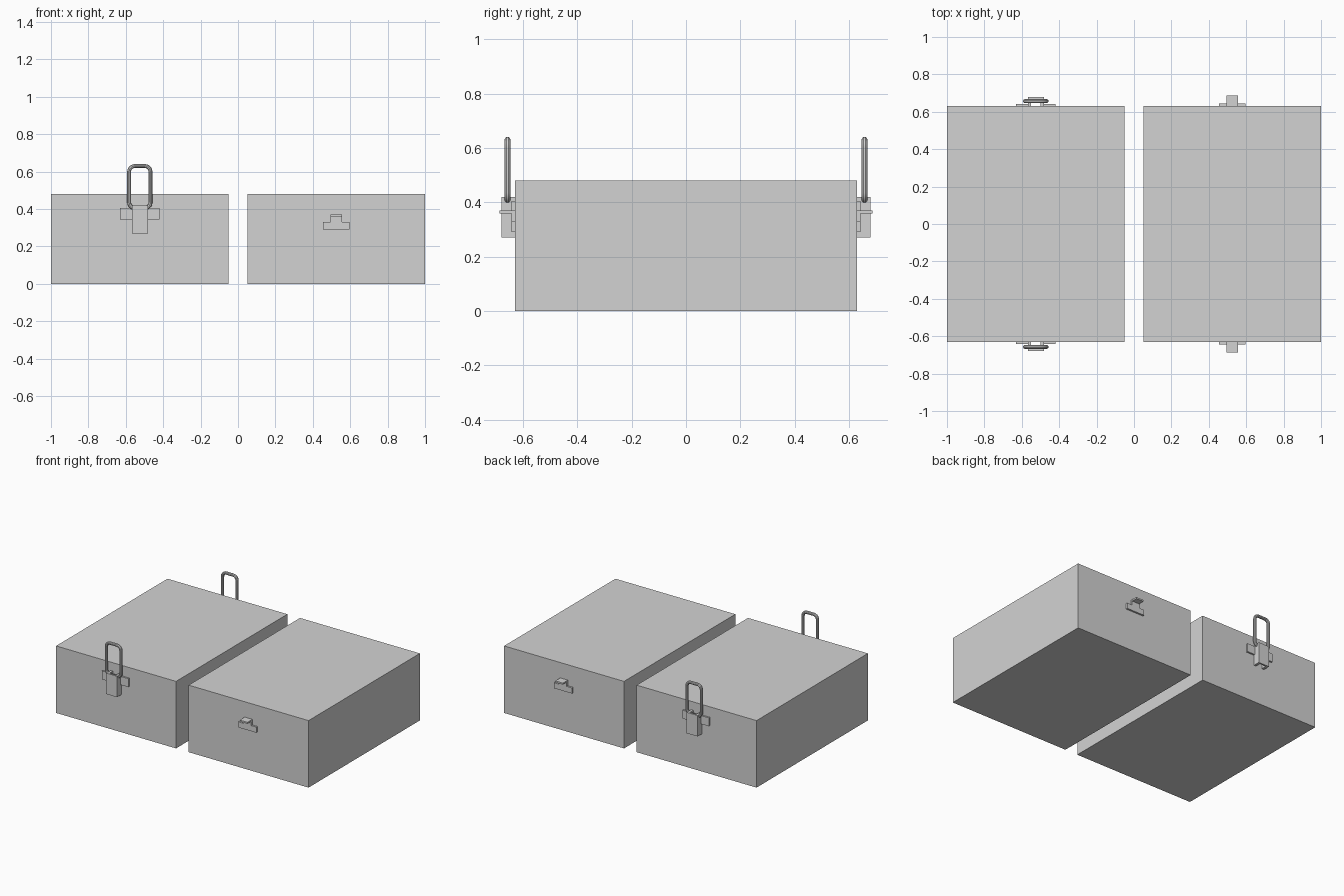
import bpy
import math

if "Cube" in bpy.data.objects:
    bpy.data.objects.remove(bpy.data.objects["Cube"], do_unlink=True)

grey = bpy.data.materials.new("plain grey")
grey.use_nodes = True
colour = (0.65, 0.65, 0.65, 1)
grey.diffuse_color = colour
grey.node_tree.nodes["Principled BSDF"].inputs["Base Color"].default_value = colour


def box(name, x, y, z):
    """Box from (min, max) pairs on each axis."""
    spans = [sorted(p) for p in (x, y, z)]
    bpy.ops.mesh.primitive_cube_add(size=1, location=[sum(p) / 2 for p in spans])
    ob = bpy.context.object
    ob.name = name
    ob.scale = [p[1] - p[0] for p in spans]
    bpy.ops.object.transform_apply(location=False, rotation=False, scale=True)
    ob.data.materials.append(grey)
    return ob


def wire_loop(name, cx, y, half_w, z0, z1, corner, radius):
    """Closed rounded rectangle of round wire in the xz plane."""
    curve = bpy.data.curves.new(name, "CURVE")
    curve.dimensions = "3D"
    curve.bevel_depth = radius
    curve.bevel_resolution = 3
    centres = [(half_w - corner, z1 - corner), (corner - half_w, z1 - corner),
               (corner - half_w, z0 + corner), (half_w - corner, z0 + corner)]
    points = []
    for quarter, (px, pz) in enumerate(centres):
        for step in range(6):
            a = math.pi / 2 * (quarter + step / 5)
            points.append((cx + px + corner * math.cos(a), y, pz + corner * math.sin(a), 1))
    spline = curve.splines.new("POLY")
    spline.points.add(len(points) - 1)
    for point, co in zip(spline.points, points):
        point.co = co
    spline.use_cyclic_u = True
    ob = bpy.data.objects.new(name, curve)
    bpy.context.collection.objects.link(ob)
    curve.materials.append(grey)
    bpy.ops.object.select_all(action="DESELECT")
    ob.select_set(True)
    bpy.context.view_layer.objects.active = ob
    bpy.ops.object.convert(target="MESH")
    bpy.ops.object.shade_smooth_by_angle()


# Two case halves lying side by side
WALL = 0.63
MID = 0.525
for side, name in ((-1, "right_case_half"), (1, "left_case_half")):
    box(name, (side * 0.05, side), (-WALL, WALL), (0, 0.48))

for s, end in ((-1, "front"), (1, "back")):
    # Latch: mounting ears, open channel lever and wire bail
    for e, side in ((-1, "right"), (1, "left")):
        box(f"{end}_latch_{side}_ear", (-MID + e * 0.043, -MID + e * 0.105),
            (s * WALL, s * 0.642), (0.345, 0.405))
        box(f"{end}_latch_{side}_flange", (-MID + e * 0.025, -MID + e * 0.043),
            (s * WALL, s * 0.672), (0.27, 0.42))
    box(f"{end}_latch_lever", (-MID - 0.043, -MID + 0.043),
        (s * 0.668, s * 0.68), (0.27, 0.42))
    wire_loop(f"{end}_latch_bail", -MID, s * 0.657, 0.057, 0.405, 0.63, 0.03, 0.011)

    # Catch: base plate, raised tab and outward lip
    box(f"{end}_catch_plate", (MID - 0.071, MID + 0.071),
        (s * WALL, s * 0.643), (0.29, 0.33))
    box(f"{end}_catch_tab", (MID - 0.03, MID + 0.03),
        (s * WALL, s * 0.643), (0.33, 0.37))
    box(f"{end}_catch_lip", (MID - 0.03, MID + 0.03),
        (s * 0.643, s * 0.686), (0.359, 0.37))
